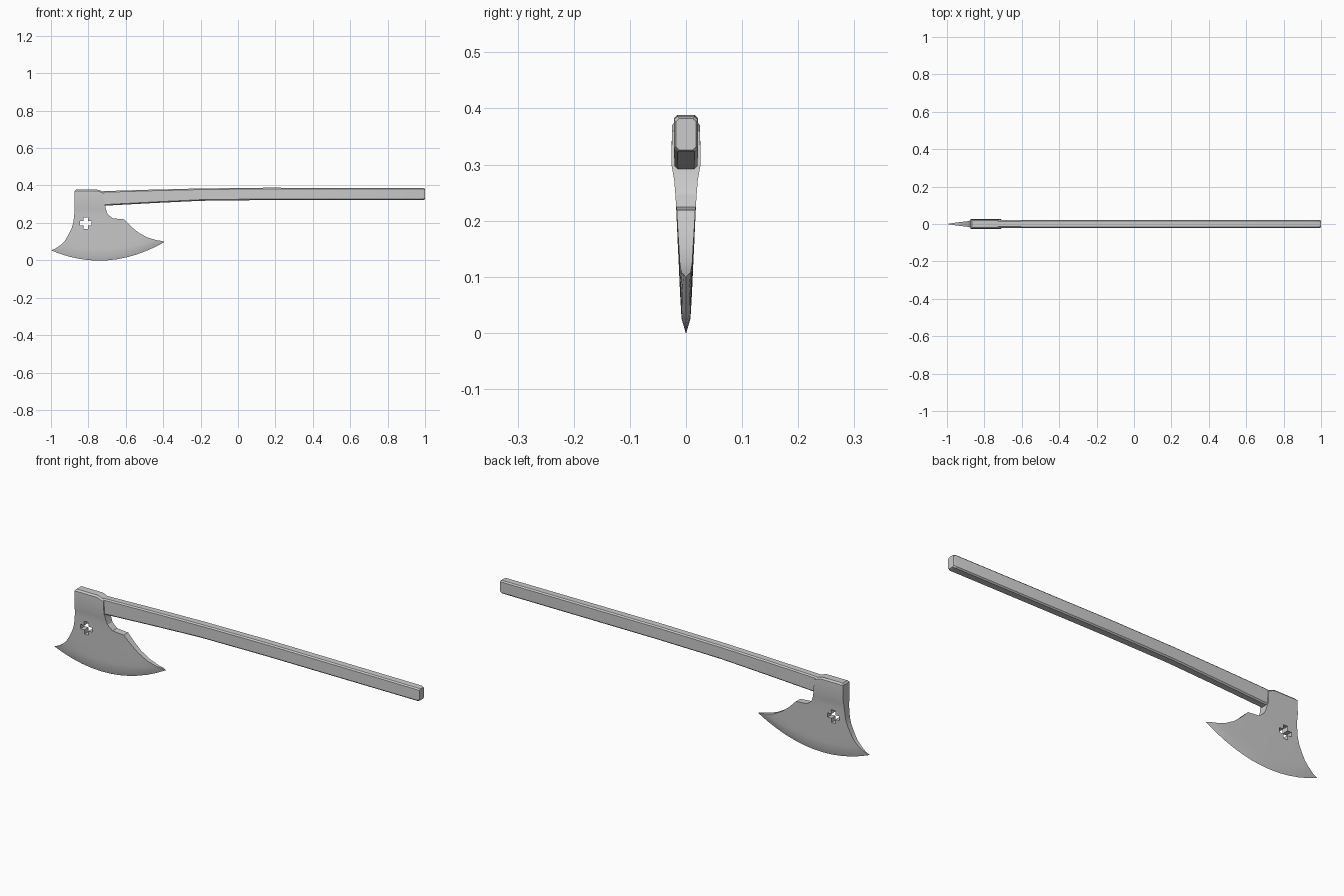
import bpy, bmesh

if "Cube" in bpy.data.objects:
    bpy.data.objects.remove(bpy.data.objects["Cube"])


def loft(name, rings):
    """Skin closed rings of points and cap both ends."""
    bm = bmesh.new()
    loops = [[bm.verts.new(p) for p in r] for r in rings]
    n = len(loops[0])
    for a, b in zip(loops, loops[1:]):
        for i in range(n):
            j = (i + 1) % n
            bm.faces.new((a[i], a[j], b[j], b[i]))
    bm.faces.new(loops[0])
    bm.faces.new(loops[-1])
    bmesh.ops.remove_doubles(bm, verts=bm.verts, dist=1e-4)
    bmesh.ops.dissolve_degenerate(bm, edges=bm.edges, dist=1e-5)
    bmesh.ops.recalc_face_normals(bm, faces=bm.faces)
    me = bpy.data.meshes.new(name)
    bm.to_mesh(me)
    bm.free()
    ob = bpy.data.objects.new(name, me)
    bpy.context.collection.objects.link(ob)
    return ob


def smooth(ob, angle):
    bpy.ops.object.select_all(action='DESELECT')
    bpy.context.view_layer.objects.active = ob
    ob.select_set(True)
    bpy.ops.object.shade_smooth_by_angle(angle=angle)


# Axe head: rows from the socket top down to the cutting edge
# left x, left z, right x, right z, middle z, half thickness at ends, at middle
ROWS = [
    (-.866, .378, -.718, .365, .377, .018, .018),
    (-.873, .370, -.715, .357, .369, .025, .025),
    (-.873, .300, -.712, .300, .300, .026, .026),
    (-.874, .275, -.706, .272, .274, .021, .021),
    (-.875, .250, -.697, .247, .249, .019, .019),
    (-.878, .222, -.670, .224, .223, .0175, .0175),
    (-.881, .200, -.610, .219, .205, .0165, .0165),
    (-.890, .170, -.573, .182, .165, .0145, .015),
    (-.910, .130, -.535, .150, .125, .0125, .013),
    (-.925, .105, -.487, .123, .090, .011, .0115),
    (-.950, .080, -.435, .107, .060, .008, .010),
    (-.975, .063, -.410, .104, .027, .004, .008),
    (-1.00, .053, -.392, .098, .000, 0, 0),
]
N = 12


def head_ring(row, k):
    xl, zl, xr, zr, zm, te, tm = row
    side = []
    for i in range(N + 1):
        u = i / N
        bow = 4 * u * (1 - u)
        z = zl + (zr - zl) * u + bow * (zm - (zl + zr) / 2)
        if k < 2:  # flat top that dips at the collar
            z = zl if u < .8 else zl + (zr - zl) * (u - .8) / .2
        side.append((xl + (xr - xl) * u, te + (tm - te) * bow ** .5, z))
    return [(x, -t, z) for x, t, z in side] + [(x, t, z) for x, t, z in reversed(side)]


head = loft("axe_head", [head_ring(r, k) for k, r in enumerate(ROWS)])

# Cross-shaped hole through the cheek
a, b = .011, .032
plus = [(a, b), (a, a), (b, a), (b, -a), (a, -a), (a, -b),
        (-a, -b), (-a, -a), (-b, -a), (-b, a), (-a, a), (-a, b)]
cutter = loft("hole_cutter", [[(x - .814, y, z + .198) for x, z in plus] for y in (-.1, .1)])
cutter.hide_render = True
mod = head.modifiers.new("hole", 'BOOLEAN')
mod.operation = 'DIFFERENCE'
mod.solver = 'EXACT'
mod.object = cutter
bpy.context.view_layer.objects.active = head
bpy.ops.object.modifier_apply(modifier=mod.name)
bpy.data.objects.remove(cutter)
smooth(head, .4)


# Handle: chamfered rectangle swept along a slightly tapering path
def handle_ring(x, lo, hi, w, c=.006):
    half = [(w - c, lo), (w, lo + c), (w, hi - c), (w - c, hi)]
    return [(x, y, z) for y, z in half] + [(x, -y, z) for y, z in reversed(half)]


STATIONS = [(-.76, .290, .367, .0205), (-.71, .292, .370, .0205), (-.45, .306, .378, .021),
            (-.2, .318, .384, .0215), (.15, .322, .388, .0215), (.99, .322, .386, .0215),
            (1.0, .326, .382, .018)]
handle = loft("handle", [handle_ring(*s) for s in STATIONS])
smooth(handle, .4)
